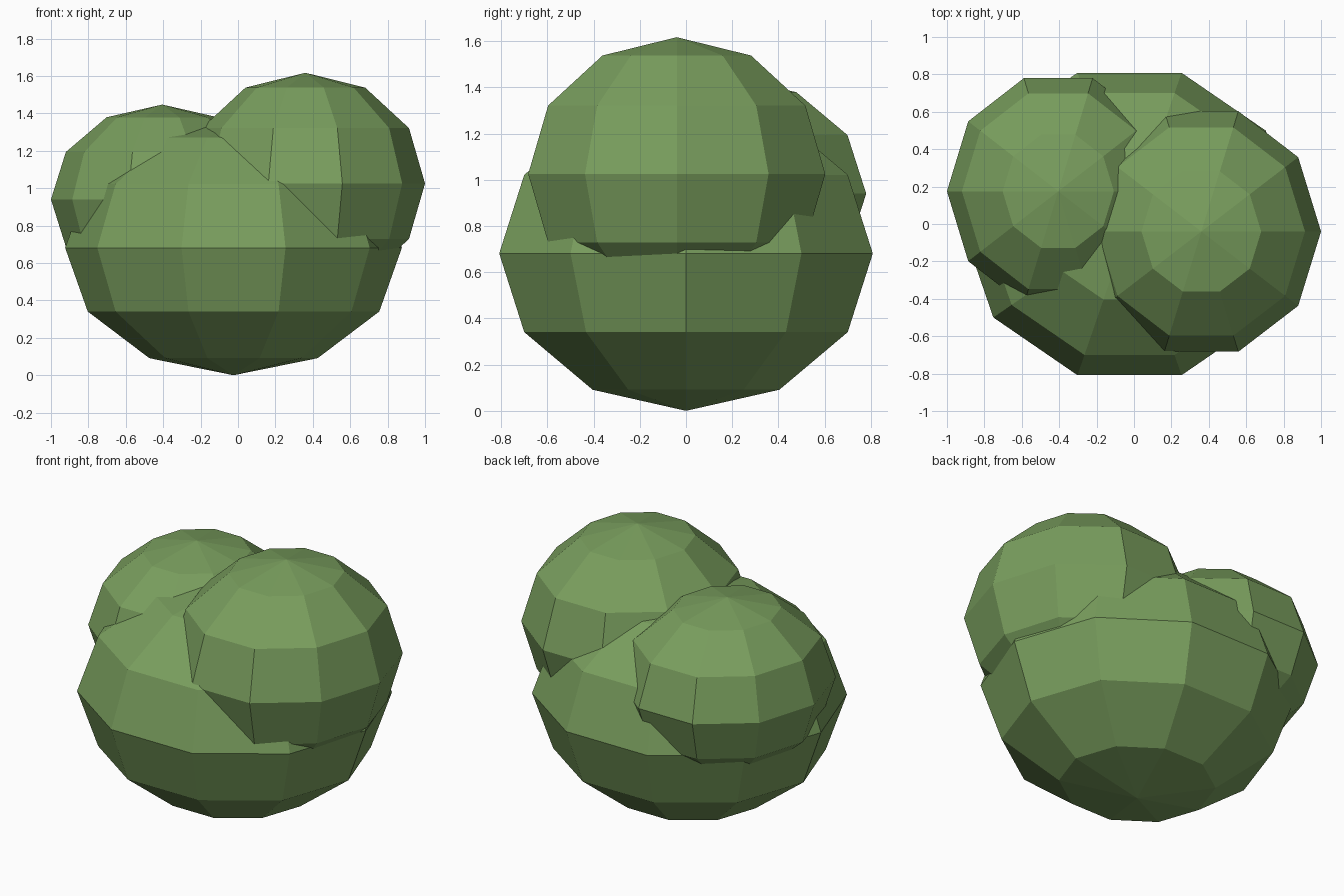
import bpy
import bmesh
import math

if "Cube" in bpy.data.objects:
    bpy.data.objects.remove(bpy.data.objects["Cube"])

leaf = bpy.data.materials.new("leaf green")
leaf.diffuse_color = (0.19, 0.34, 0.11, 1.0)
leaf.use_nodes = True
leaf.node_tree.nodes["Principled BSDF"].inputs["Base Color"].default_value = leaf.diffuse_color

SEGMENTS = 10
RINGS = 6


def foliage_ball(name, centre, radii):
    """Low-poly ball: a half-circle profile in xz spun about z, then scaled."""
    bm = bmesh.new()
    profile = []
    for i in range(RINGS + 1):
        a = math.pi * i / RINGS
        profile.append(bm.verts.new((math.sin(a), 0, math.cos(a))))
    edges = [bm.edges.new(pair) for pair in zip(profile, profile[1:])]
    bmesh.ops.spin(bm, geom=profile + edges, cent=(0, 0, 0), axis=(0, 0, 1),
                   angle=2 * math.pi, steps=SEGMENTS)
    bmesh.ops.remove_doubles(bm, verts=bm.verts[:], dist=0.001)
    bmesh.ops.scale(bm, vec=radii, verts=bm.verts[:])
    bmesh.ops.recalc_face_normals(bm, faces=bm.faces[:])
    mesh = bpy.data.meshes.new(name)
    bm.to_mesh(mesh)
    bm.free()
    mesh.materials.append(leaf)
    obj = bpy.data.objects.new(name, mesh)
    obj.location = centre
    bpy.context.collection.objects.link(obj)
    return obj


# Three overlapping clumps of a bush
foliage_ball("main_clump", (-0.024, 0.0, 0.681), (0.90, 0.85, 0.681))
foliage_ball("right_clump", (0.36, -0.04, 1.025), (0.64, 0.676, 0.592))
foliage_ball("left_clump", (-0.405, 0.175, 0.94), (0.595, 0.636, 0.507))
